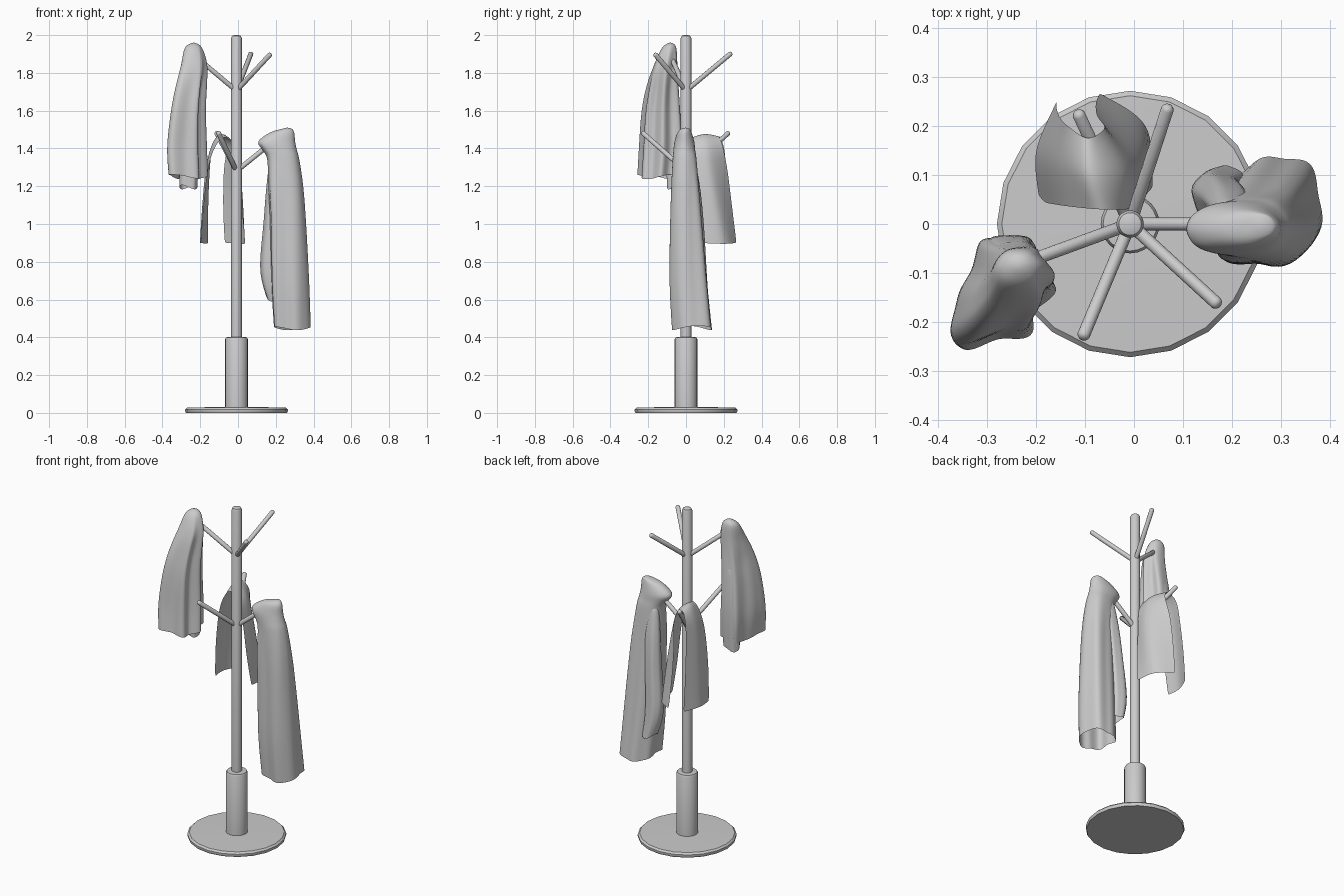
import bpy, bmesh, math
from mathutils import Vector

if "Cube" in bpy.data.objects:
    bpy.data.objects.remove(bpy.data.objects["Cube"])

CX = -0.008  # pole axis


def make(name, verts, faces, angle=40, subsurf=0):
    me = bpy.data.meshes.new(name)
    me.from_pydata(verts, [], faces)
    bm = bmesh.new()
    bm.from_mesh(me)
    bmesh.ops.recalc_face_normals(bm, faces=bm.faces)
    bm.to_mesh(me)
    bm.free()
    ob = bpy.data.objects.new(name, me)
    bpy.context.collection.objects.link(ob)
    bpy.ops.object.select_all(action='DESELECT')
    ob.select_set(True)
    bpy.context.view_layer.objects.active = ob
    bpy.ops.object.shade_smooth_by_angle(angle=math.radians(angle))
    if subsurf:
        ob.modifiers.new("smooth", 'SUBSURF').levels = subsurf
        ob.modifiers["smooth"].render_levels = subsurf
    return ob


def skin(rings, closed=True, cap_start=False, cap_end=False):
    n = len(rings[0])
    verts = [p for r in rings for p in r]
    faces = []
    for i in range(len(rings) - 1):
        for j in range(n if closed else n - 1):
            k = (j + 1) % n
            faces.append((i*n + j, i*n + k, (i+1)*n + k, (i+1)*n + j))
    if cap_start:
        faces.append(tuple(range(n)))
    if cap_end:
        faces.append(tuple(range((len(rings)-1)*n, len(rings)*n)))
    return verts, faces


def lathe(name, profile, sides):
    rings = [[(r*math.cos(2*math.pi*j/sides), r*math.sin(2*math.pi*j/sides), z)
              for j in range(sides)] for r, z in profile]
    return make(name, *skin(rings, True, True, True))


def spline(pts, steps, closed):
    """Catmull-Rom resampling of tuples of any length."""
    n, out = len(pts), []
    get = (lambda i: pts[i % n]) if closed else (lambda i: pts[max(0, min(n-1, i))])
    for i in range(n if closed else n - 1):
        a, b, c, d = get(i-1), get(i), get(i+1), get(i+2)
        for s in range(steps):
            t = s / steps
            out.append(tuple(0.5*(2*q + (r-p)*t + (2*p-5*q+4*r-u)*t*t + (3*q-p-3*r+u)*t**3)
                             for p, q, r, u in zip(a, b, c, d)))
    return out if closed else out + [tuple(pts[-1])]


def garment(name, outline, levels, folds, phase=0.0):
    """Loft a footprint through levels of (z, x0, x1, y0, y1), top first."""
    pts = spline(outline, 4, True)
    lo = [min(p[k] for p in pts) for k in (0, 1)]
    hi = [max(p[k] for p in pts) for k in (0, 1)]
    unit = [((p[0]-lo[0])/(hi[0]-lo[0])*2 - 1, (p[1]-lo[1])/(hi[1]-lo[1])*2 - 1) for p in pts]
    levels = spline(levels, 3, False)
    ztop, zbot = levels[0][0], levels[-1][0]
    rings = []
    for z, x0, x1, y0, y1 in levels:
        t = (ztop - z) / (ztop - zbot)
        w = min(1, t*3)
        ring = []
        for u, v in unit:
            a = math.atan2(v, u)
            u2 = u*w + math.cos(a)*(1-w)
            v2 = v*w + math.sin(a)*(1-w)
            f = 1 + folds*w*(math.sin(6*a + phase + 2*t) - 0.6)
            ring.append(((x0+x1)/2 + u2*f*(x1-x0)/2, (y0+y1)/2 + v2*f*(y1-y0)/2,
                         z + 0.012*t*math.sin(2*a + phase)))
        rings.append(ring)
    # rounded crown
    n = len(unit)
    verts, faces = skin(rings)
    verts.append(tuple(sum(p[k] for p in rings[0])/n for k in (0, 1)) + (ztop + 0.006,))
    faces += [(j, (j+1) % n, len(verts)-1) for j in range(n)]
    return make(name, verts, faces, 80, 1)


# stand
lathe("base_plate", [(0.268, 0), (0.272, 0.008), (0.272, 0.018), (0.262, 0.028), (0.06, 0.032)], 20).location.x = CX
lathe("pole_sleeve", [(0.06, 0.025), (0.06, 0.39), (0.055, 0.4), (0.028, 0.402)], 24).location.x = CX
lathe("pole", [(0.028, 0.38), (0.028, 1.985), (0.023, 1.996), (0.012, 2.0)], 20).location.x = CX

# arms: tip positions on two tiers
for tier, z0, tips in (
        ("upper", 1.705, [(0.07, 0.24, 1.905), (0.172, -0.165, 1.9), (-0.24, -0.085, 1.9)]),
        ("lower", 1.28, [(-0.105, -0.232, 1.485), (-0.115, 0.228, 1.485), (0.24, 0.0, 1.48)])):
    for i, tip in enumerate(tips):
        start = Vector((CX, 0, z0))
        d = Vector(tip) - start
        L = d.length
        arm = lathe(f"{tier}_arm_{i+1}", [(0.013, 0), (0.013, L-0.006), (0.009, L), (0.004, L+0.002)], 12)
        arm.location = start
        arm.rotation_euler = d.to_track_quat('Z', 'Y').to_euler()

# short jacket on the upper left arm
garment("jacket",
        [(-0.21, -0.02), (-0.3, -0.02), (-0.325, -0.07), (-0.36, -0.15), (-0.38, -0.22), (-0.35, -0.25),
         (-0.29, -0.235), (-0.21, -0.22), (-0.2, -0.17), (-0.155, -0.12), (-0.195, -0.07)],
        [(1.955, -0.255, -0.215, -0.1, -0.065), (1.93, -0.285, -0.188, -0.13, -0.05),
         (1.85, -0.305, -0.163, -0.17, -0.045), (1.75, -0.33, -0.163, -0.205, -0.04),
         (1.6, -0.36, -0.17, -0.235, -0.03), (1.4, -0.382, -0.163, -0.248, -0.02),
         (1.25, -0.372, -0.157, -0.256, -0.03)], 0.04)
garment("jacket_sleeve",
        [(-1, 0), (-0.7, -0.8), (0.6, -1), (1, 0), (0.7, 0.9), (-0.6, 0.9)],
        [(1.7, -0.29, -0.22, -0.1, -0.04), (1.45, -0.31, -0.205, -0.11, -0.02),
         (1.195, -0.31, -0.215, -0.1, -0.03)], 0.04)

# long hooded coat on the lower right arm
garment("long_coat",
        [(0.19, 0.08), (0.24, 0.125), (0.29, 0.138), (0.35, 0.12), (0.375, 0.04), (0.365, -0.05),
         (0.3, -0.09), (0.25, -0.085), (0.19, -0.07), (0.185, 0.0)],
        [(1.505, 0.24, 0.285, -0.025, 0.02), (1.485, 0.17, 0.298, -0.045, 0.03),
         (1.435, 0.105, 0.303, -0.062, 0.045), (1.39, 0.13, 0.312, -0.068, 0.05),
         (1.34, 0.155, 0.325, -0.073, 0.058), (1.2, 0.16, 0.345, -0.082, 0.07),
         (1.0, 0.17, 0.36, -0.088, 0.088), (0.7, 0.175, 0.376, -0.09, 0.115),
         (0.45, 0.19, 0.385, -0.075, 0.14)], 0.04, 1.0)
garment("long_coat_sleeve",
        [(-1, 0.2), (-0.6, -0.8), (0.5, -1), (1, 0), (0.6, 0.9), (-0.5, 1)],
        [(1.36, 0.17, 0.22, 0.0, 0.045), (1.2, 0.15, 0.24, 0.0, 0.075),
         (1.0, 0.135, 0.23, 0.0, 0.095), (0.75, 0.115, 0.22, 0.005, 0.11),
         (0.6, 0.15, 0.23, 0.02, 0.12)], 0.04, 2.0)

# scarf-like cloth draped over the lower back arm: curves run front to back
drape = [
    [(-0.195, 0.06, 0.9), (-0.2, 0.15, 0.9), (-0.158, 0.25, 0.895)],
    [(-0.182, 0.045, 1.08), (-0.19, 0.14, 1.08), (-0.158, 0.235, 1.08)],
    [(-0.16, 0.04, 1.28), (-0.172, 0.13, 1.28), (-0.15, 0.215, 1.28)],
    [(-0.125, 0.035, 1.4), (-0.142, 0.12, 1.41), (-0.135, 0.2, 1.41)],
    [(-0.07, 0.03, 1.46), (-0.09, 0.1, 1.478), (-0.095, 0.175, 1.465)],
    [(-0.015, 0.03, 1.4), (-0.02, 0.11, 1.42), (-0.06, 0.195, 1.41)],
    [(0.005, 0.04, 1.28), (0.008, 0.13, 1.28), (-0.075, 0.22, 1.28)],
    [(0.02, 0.055, 1.08), (0.022, 0.165, 1.08), (-0.078, 0.245, 1.08)],
    [(0.038, 0.075, 0.9), (0.025, 0.2, 0.895), (-0.07, 0.267, 0.9)],
]
rows = [spline(r, 5, False) for r in drape]
cols = [spline([r[j] for r in rows], 4, False) for j in range(len(rows[0]))]
make("draped_cloth", *skin(cols, closed=False), 80, 1)
